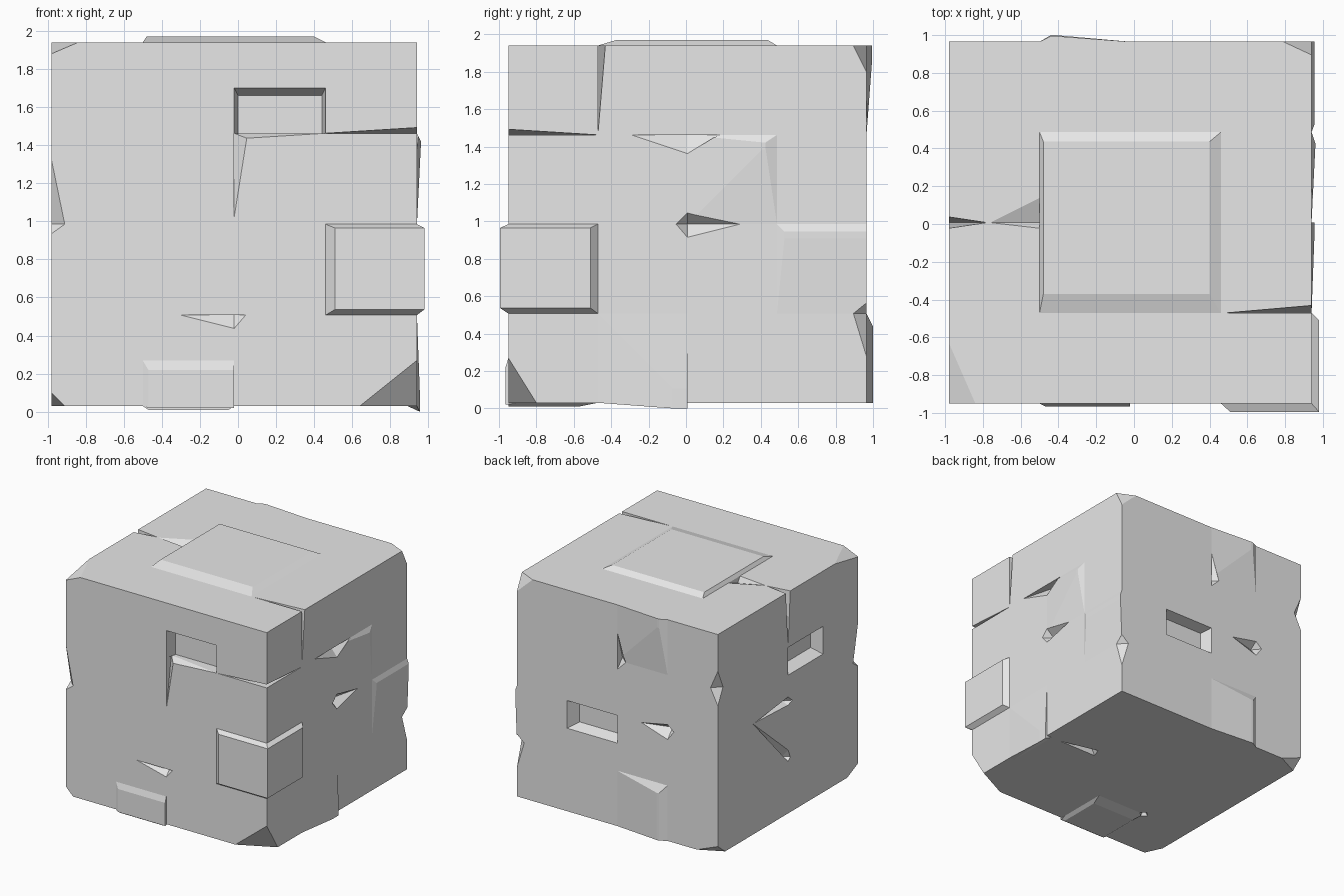
import bpy, bmesh
from mathutils import Vector

cube = bpy.data.objects.get("Cube")
if cube:
    bpy.data.objects.remove(cube)

GREY = (0.8, 0.8, 0.8, 1)
stone = bpy.data.materials.new("stone_grey")
stone.use_nodes = True
stone.diffuse_color = GREY
stone.node_tree.nodes["Principled BSDF"].inputs["Base Color"].default_value = GREY

# Extents of the plain block, and named, evenly spaced masonry lines along each axis
LOW, HIGH = Vector((-0.98, -0.95, 0.03)), Vector((0.94, 0.965, 1.94))
LINES = ["west midwest centre mideast east".split(),
         "front midfront halfway midback back".split(),
         "bottom ankle low knee middle chest high brow top".split()]
ARMS = {"west": Vector((-1, 0, 0)), "east": Vector((1, 0, 0)),
        "front": Vector((0, -1, 0)), "back": Vector((0, 1, 0)),
        "down": Vector((0, 0, -1)), "up": Vector((0, 0, 1))}


def spot(words):
    """Point where three named masonry lines meet."""
    steps = [names.index(w) / (len(names) - 1) for names, w in zip(LINES, words.split())]
    return Vector(a + (b - a) * t for a, b, t in zip(LOW, HIGH, steps))


def hull(name, points):
    bm = bmesh.new()
    for p in points:
        bm.verts.new(p)
    bmesh.ops.remove_doubles(bm, verts=bm.verts, dist=0.0001)
    bmesh.ops.convex_hull(bm, input=bm.verts)
    loose = [v for v in bm.verts if not v.link_faces]
    bmesh.ops.delete(bm, geom=loose, context="VERTS")
    bmesh.ops.recalc_face_normals(bm, faces=bm.faces)
    mesh = bpy.data.meshes.new(name)
    bm.to_mesh(mesh)
    bm.free()
    mesh.materials.append(stone)
    obj = bpy.data.objects.new(name, mesh)
    bpy.context.scene.collection.objects.link(obj)
    return obj


def combine(tool, operation):
    mod = block.modifiers.new("combine", "BOOLEAN")
    mod.operation, mod.solver, mod.object = operation, "EXACT", tool
    bpy.context.view_layer.objects.active = block
    bpy.ops.object.modifier_apply(modifier=mod.name)
    bpy.data.objects.remove(tool)


def panel(start, end, facing, height, **insets):
    """Raise (or sink, if height is negative) a cell whose far face is inset."""
    a, b, out = spot(start), spot(end), ARMS[facing]
    base = [Vector((x, y, z)) for x in (a.x, b.x) for y in (a.y, b.y) for z in (a.z, b.z)]
    root = out * (-0.05 if height > 0 else 0.05)
    middle, far = (a + b) / 2, []
    for p in base:
        q = p + out * height
        for side, inset in insets.items():
            if (p - middle).dot(ARMS[side]) > 0:
                q -= ARMS[side] * inset
        far.append(q)
    points = base + [p + root for p in base] + far
    combine(hull("panel", points), "UNION" if height > 0 else "DIFFERENCE")


def chip(words, toward=None, **arms):
    """Break the stone away around a spot, as far as each arm reaches."""
    knot = spot(words)
    outside = knot.copy()
    for i in range(3):
        if knot[i] in (LOW[i], HIGH[i]):
            outside[i] += 0.1 if knot[i] == HIGH[i] else -0.1
    points = [knot + ARMS[side] * reach for side, reach in arms.items()] + [outside]
    if toward:
        points.append(spot(toward))
    combine(hull("chip", points), "DIFFERENCE")


block = hull("stone_block", [Vector((x, y, z)) for x in (LOW.x, HIGH.x)
                             for y in (LOW.y, HIGH.y) for z in (LOW.z, HIGH.z)])

# Raised stones
panel("midwest midfront top", "mideast midback top", "up", 0.03, west=0.02, east=0.06, back=0.05, front=0.1)
panel("midwest front bottom", "centre front ankle", "front", 0.015, west=0.03, up=0.05, down=-0.01)
panel("midwest front bottom", "centre midfront bottom", "down", 0.02, west=0.03, east=0.03, back=0.1)
panel("midwest back bottom", "centre back low", "back", 0.035, west=0.06, east=0.4, up=0.07)
panel("midwest back high", "centre back top", "back", 0.03, west=0.06, east=0.4, down=0.4)
panel("east halfway middle", "east midback high", "east", 0.02, front=0.4, back=0.06, down=0.4, up=0.04)
panel("east midback low", "east back middle", "east", 0.015, front=0.04, down=0.4, up=0.04)
panel("east midfront bottom", "east halfway low", "east", 0.015, front=0.4, up=0.4, down=-0.03)

# Jutting stone that wraps the front edge
panel("mideast front low", "east front middle", "front", 0.045, west=0.05, east=-0.04, down=0.03, up=0.02)
panel("east front low", "east midfront middle", "east", 0.04, front=-0.045, back=0.04, down=0.03, up=0.02)

# Deep rectangular pockets
panel("centre front high", "mideast front brow", "front", -0.1, west=0.02, east=0.02, up=0.04)
panel("centre back knee", "mideast back middle", "back", -0.1, west=0.03, east=0.05, down=0.03, up=0.02)
panel("west midfront chest", "west halfway high", "west", -0.1, front=0.03, back=0.03, down=0.04, up=0.02)

# Chips on the front
chip("centre front high", east=0.07, down=0.44, back=0.07)
chip("centre front high", east=0.48, down=0.03, back=0.07)
chip("centre front low", west=0.28, east=0.06, down=0.07, back=0.06)

# Chips on the east side
chip("east halfway high", front=0.3, back=0.18, down=0.1, west=0.08)
chip("east halfway middle", front=0.06, back=0.28, up=0.06, down=0.07, west=0.07)

# Chips and a diagonal crack on the west side
chip("west halfway middle", front=0.06, back=0.45, up=0.05, down=0.02, east=0.06)
chip("west halfway low", "west midback middle", front=0.03, up=0.07, down=0.03, east=0.06)

# Chips on the back, top and underside
chip("midwest back middle", west=0.06, east=0.25, up=0.05, down=0.08, front=0.07)
chip("centre back high", west=0.08, up=0.24, down=0.08, front=0.07)
chip("midwest halfway top", west=0.26, back=0.13, front=0.03, down=0.05)
chip("mideast halfway bottom", west=0.03, east=0.34, back=0.08, up=0.06)
chip("midwest midfront bottom", west=0.04, east=0.04, back=0.04, front=0.04, up=0.05)

# Cracks running over the edges
chip("east front high", west=0.48, back=0.48, up=0.03)
chip("east midfront top", west=0.46, down=0.48, back=0.04)
chip("west halfway top", east=0.2, down=0.48, back=0.03, front=0.03)

# Nicks along the upright edges
chip("west front middle", up=0.34, down=0.05, east=0.07, back=0.07)
chip("west back high", up=0.16, down=0.14, east=0.07, front=0.07)
chip("east back low", up=0.06, down=0.23, west=0.07, front=0.07)

# Broken corners
chip("west front top", east=0.14, back=0.32, down=0.06)
chip("east back top", west=0.15, front=0.07, down=0.14)
chip("east front bottom", west=0.3, back=0.15, up=0.24)
chip("west front bottom", east=0.07, back=0.15, up=0.07)
chip("west back bottom", east=0.2, front=0.1, up=0.08)
